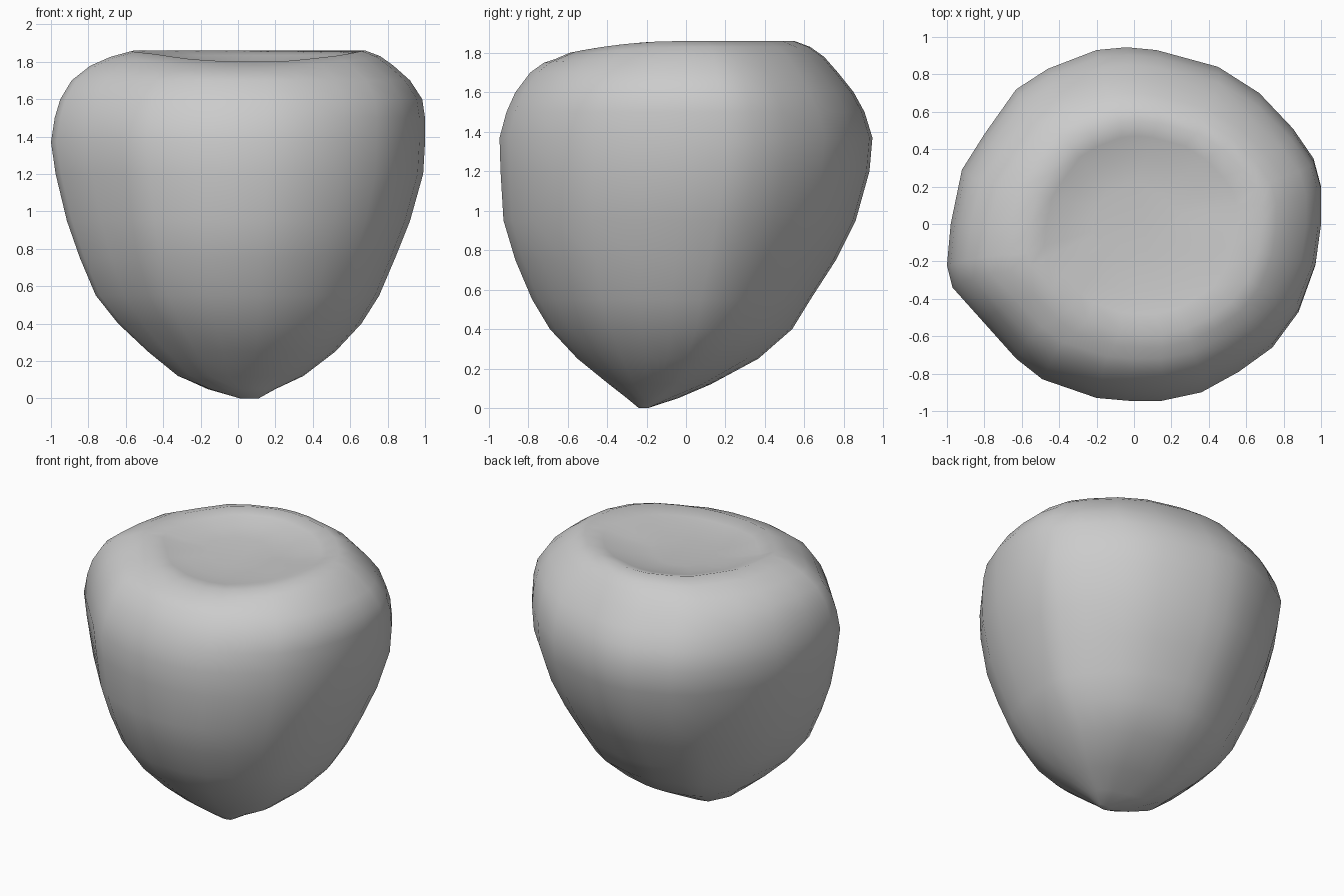
import bpy, bmesh

# plan outline of the body, seen from the top
OUTLINE = [(1, .2), (1, 0), (.97, -.22), (.88, -.47), (.74, -.66), (.56, -.79), (.36, -.9),
           (.15, -.945), (-.03, -.945), (-.2, -.93), (-.49, -.83), (-.63, -.72), (-.8, -.53),
           (-.97, -.34), (-1, -.22), (-.98, 0), (-.92, .29), (-.8, .48), (-.63, .72),
           (-.46, .83), (-.2, .93), (-.04, .945), (.12, .93), (.45, .84), (.67, .7),
           (.85, .51), (.96, .35)]

# height, left, right, front, back of each ring
RINGS = [(0.00, .01, .11, -.24, -.19),
         (0.05, -.15, .20, -.30, -.07),
         (0.12, -.32, .35, -.39, .11),
         (0.25, -.48, .52, -.55, .36),
         (0.40, -.64, .66, -.69, .535),
         (0.55, -.76, .755, -.78, .63),
         (0.75, -.845, .84, -.865, .76),
         (0.95, -.915, .92, -.925, .86),
         (1.20, -.975, .99, -.94, .93),
         (1.37, -1.0, 1.0, -.945, .945),
         (1.50, -.98, 1.0, -.91, .905),
         (1.60, -.95, .985, -.865, .85),
         (1.70, -.89, .92, -.79, .77),
         (1.78, -.79, .83, -.72, .70),
         (1.83, -.68, .76, -.66, .63),
         (1.86, -.57, .68, -.59, .55)]
# wide shallow dish on the top
DISH = [(1.835, -.48, .55, -.48, .47),
        (1.805, -.37, .40, -.36, .36),
        (1.785, -.22, .22, -.2, .22)]

bm = bmesh.new()
rows = []
for z, l, r, f, b in RINGS + DISH:
    row = []
    for ox, oy in OUTLINE:
        ny = oy / .945
        # the rim dips at the front, most at its outer edge
        dip = .06 * max(0, -ny) ** 2 * min(1, max(0, (z - 1.74) / .08)) * min(1, (r - l) / 1.2)
        # soft ridge running from the tip towards the back left
        ridge = .07 * max(0, (ny - ox) / 1.414) ** 6 * min(1, z / .05) * max(0, 1 - z / .6)
        row.append(bm.verts.new(((l + r) / 2 + ox * (r - l) / 2 - ridge,
                                 (f + b) / 2 + ny * (b - f) / 2 + ridge, z - dip)))
    rows.append(row)
n = len(OUTLINE)
for a, c in zip(rows, rows[1:]):
    for i in range(n):
        j = (i + 1) % n
        bm.faces.new((a[i], a[j], c[j], c[i]))
bm.faces.new(rows[0])
bm.faces.new(rows[-1])
bmesh.ops.recalc_face_normals(bm, faces=bm.faces)

mesh = bpy.data.meshes.new("nut_body")
bm.to_mesh(mesh)
bm.free()
mesh.shade_smooth()
nut = bpy.data.objects.new("nut_body", mesh)
bpy.context.collection.objects.link(nut)
